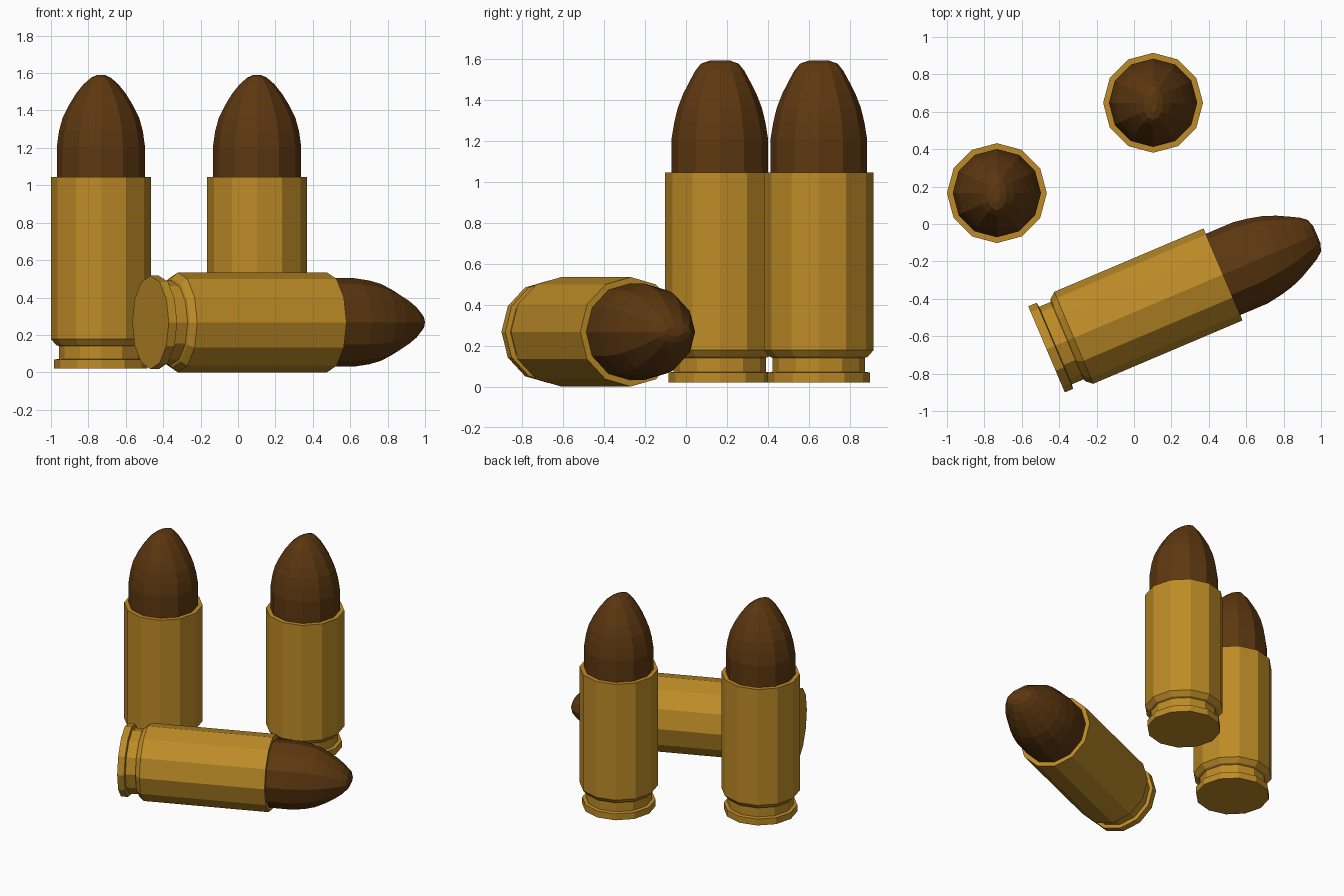
import bpy
import bmesh
from math import cos, sin, pi, radians
from mathutils import Matrix

cube = bpy.data.objects.get("Cube")
if cube:
    bpy.data.objects.remove(cube, do_unlink=True)

SIDES = 12


def make_material(name, rgb):
    mat = bpy.data.materials.new(name)
    mat.use_nodes = True
    colour = (*rgb, 1.0)
    mat.diffuse_color = colour
    bsdf = next(n for n in mat.node_tree.nodes if n.type == 'BSDF_PRINCIPLED')
    bsdf.inputs["Base Color"].default_value = colour
    return mat


brass = make_material("brass", (0.51, 0.26, 0.02))
copper = make_material("dark copper", (0.11, 0.039, 0.005))

# Rings as (height, x radius, y radius), from the base upward
CASE = [(0.02, 0.25, 0.25), (0.068, 0.25, 0.25), (0.072, 0.225, 0.225),
        (0.14, 0.225, 0.225), (0.146, 0.24, 0.24), (0.178, 0.267, 0.267),
        (1.045, 0.267, 0.267)]
# The nose narrows to a blunt ridge that is wider along y
BULLET = [(1.0, 0.236, 0.236), (1.205, 0.236, 0.236), (1.29, 0.224, 0.222),
          (1.36, 0.205, 0.205), (1.43, 0.17, 0.178), (1.49, 0.133, 0.147),
          (1.54, 0.093, 0.12), (1.575, 0.053, 0.092), (1.59, 0.02, 0.05)]


def loft(name, rings, mat, matrix):
    """Skin a stack of elliptical rings and cap both ends."""
    bm = bmesh.new()
    loops = []
    for z, rx, ry in rings:
        angles = [2 * pi * i / SIDES for i in range(SIDES)]
        loops.append([bm.verts.new((rx * cos(a), ry * sin(a), z)) for a in angles])
    for low, high in zip(loops, loops[1:]):
        for i in range(SIDES):
            j = (i + 1) % SIDES
            bm.faces.new((low[i], low[j], high[j], high[i]))
    bm.faces.new(loops[0][::-1])
    bm.faces.new(loops[-1])
    mesh = bpy.data.meshes.new(name)
    bm.to_mesh(mesh)
    bm.free()
    mesh.materials.append(mat)
    obj = bpy.data.objects.new(name, mesh)
    obj.matrix_world = matrix
    bpy.context.collection.objects.link(obj)


# Two upright cartridges and one lying on its side
lying = (Matrix.Translation((-0.486, -0.678, 0.267))
         @ Matrix.Rotation(radians(23), 4, 'Z')
         @ Matrix.Rotation(radians(90), 4, 'Y'))
placements = {
    "left_standing": Matrix.Translation((0.102, 0.648, 0)),
    "right_standing": Matrix.Translation((-0.733, 0.165, 0)),
    "lying": lying,
}
for label, matrix in placements.items():
    loft(label + "_case", CASE, brass, matrix)
    loft(label + "_bullet", BULLET, copper, matrix)
